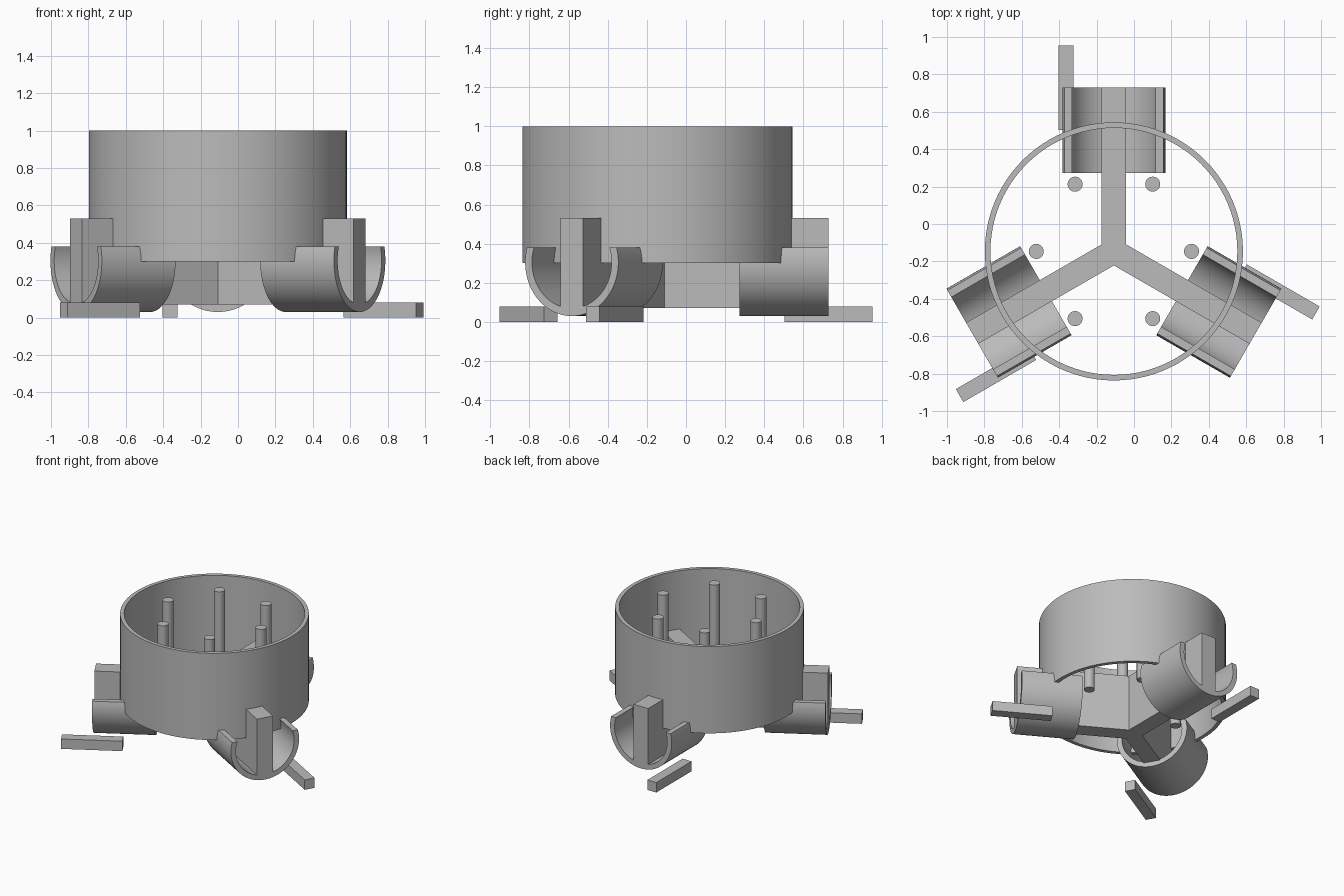
import bpy, bmesh, math
from mathutils import Matrix, Vector

if "Cube" in bpy.data.objects:
    bpy.data.objects.remove(bpy.data.objects["Cube"])

CENTRE = Vector((-0.1075, -0.1465, 0))
grey = bpy.data.materials.new("plain grey")
grey.diffuse_color = (0.5, 0.5, 0.5, 1)
grey.use_nodes = True
grey.node_tree.nodes["Principled BSDF"].inputs["Base Color"].default_value = grey.diffuse_color


def prism(name, outline, depth, matrix, smooth=False):
    """Extrude a flat outline along local z, then place it."""
    bm = bmesh.new()
    face = bm.faces.new([bm.verts.new((x, y, 0)) for x, y in outline])
    ext = bmesh.ops.extrude_face_region(bm, geom=[face])
    moved = [v for v in ext["geom"] if isinstance(v, bmesh.types.BMVert)]
    bmesh.ops.translate(bm, verts=moved, vec=(0, 0, depth))
    return finish(name, bm, matrix, smooth)


def finish(name, bm, matrix, smooth):
    bmesh.ops.transform(bm, matrix=Matrix.Translation(CENTRE) @ matrix, verts=bm.verts)
    bmesh.ops.recalc_face_normals(bm, faces=bm.faces)
    mesh = bpy.data.meshes.new(name)
    bm.to_mesh(mesh)
    bm.free()
    mesh.materials.append(grey)
    obj = bpy.data.objects.new(name, mesh)
    bpy.context.collection.objects.link(obj)
    if smooth:
        bpy.ops.object.select_all(action='DESELECT')
        obj.select_set(True)
        bpy.context.view_layer.objects.active = obj
        bpy.ops.object.shade_smooth_by_angle(angle=math.radians(30))
    return obj


def arc(radius, start, end, steps):
    return [(radius * math.cos(start + (end - start) * i / steps),
             radius * math.sin(start + (end - start) * i / steps)) for i in range(steps + 1)]


def up(z):
    return Matrix.Translation((0, 0, z))


def turn(degrees):
    return Matrix.Rotation(math.radians(degrees), 4, 'Z')


# Open ring wall: rectangular section swept around the axis
bm = bmesh.new()
N = 96
loops = []
for r, z in ((0.69, 0.30), (0.69, 1.0), (0.66, 1.0), (0.66, 0.30)):
    loops.append([bm.verts.new((r * math.cos(2 * math.pi * i / N),
                                r * math.sin(2 * math.pi * i / N), z)) for i in range(N)])
for k in range(4):
    a, b = loops[k], loops[(k + 1) % 4]
    for i in range(N):
        j = (i + 1) % N
        bm.faces.new((a[i], a[j], b[j], b[i]))
finish("ring_wall", bm, Matrix.Identity(4), True)

# Three-armed spider as one prism
HALF, REACH = 0.065, 0.875
outline = []
for k in range(3):
    rot = turn(120 * k)
    for x, y in ((HALF, HALF / math.sqrt(3)), (HALF, REACH), (-HALF, REACH)):
        p = rot @ Vector((x, y, 0))
        outline.append((p.x, p.y))
prism("spider_arms", outline, 0.46, up(0.07))

# Trough section: tube cut open a little above its axis
OUTER, INNER, CUT = 0.275, 0.235, 0.075
ao, ai = math.asin(CUT / OUTER), math.asin(CUT / INNER)
section = (arc(OUTER, -math.pi - ao, ao, 48) +
           arc(INNER, ai, -math.pi - ai, 48))
upright = Matrix.Rotation(math.radians(90), 4, 'X')

for k in range(3):
    rot = turn(120 * k)
    # Half-tube trough at the arm end
    prism(f"trough_{k + 1}", section, 0.455,
          rot @ Matrix.Translation((0, REACH, 0.305)) @ upright, True)
    # Loose floor bar beside the arm
    prism(f"floor_bar_{k + 1}",
          [(-0.295, 0.65), (-0.215, 0.65), (-0.215, 1.10), (-0.295, 1.10)], 0.08, rot)

# Six slim posts inside the ring
for k in range(6):
    prism(f"post_{k + 1}", arc(0.04, 0, 2 * math.pi, 32)[:-1], 0.70,
          turn(60 * k) @ Matrix.Translation((0.415, 0, 0.30)), True)
